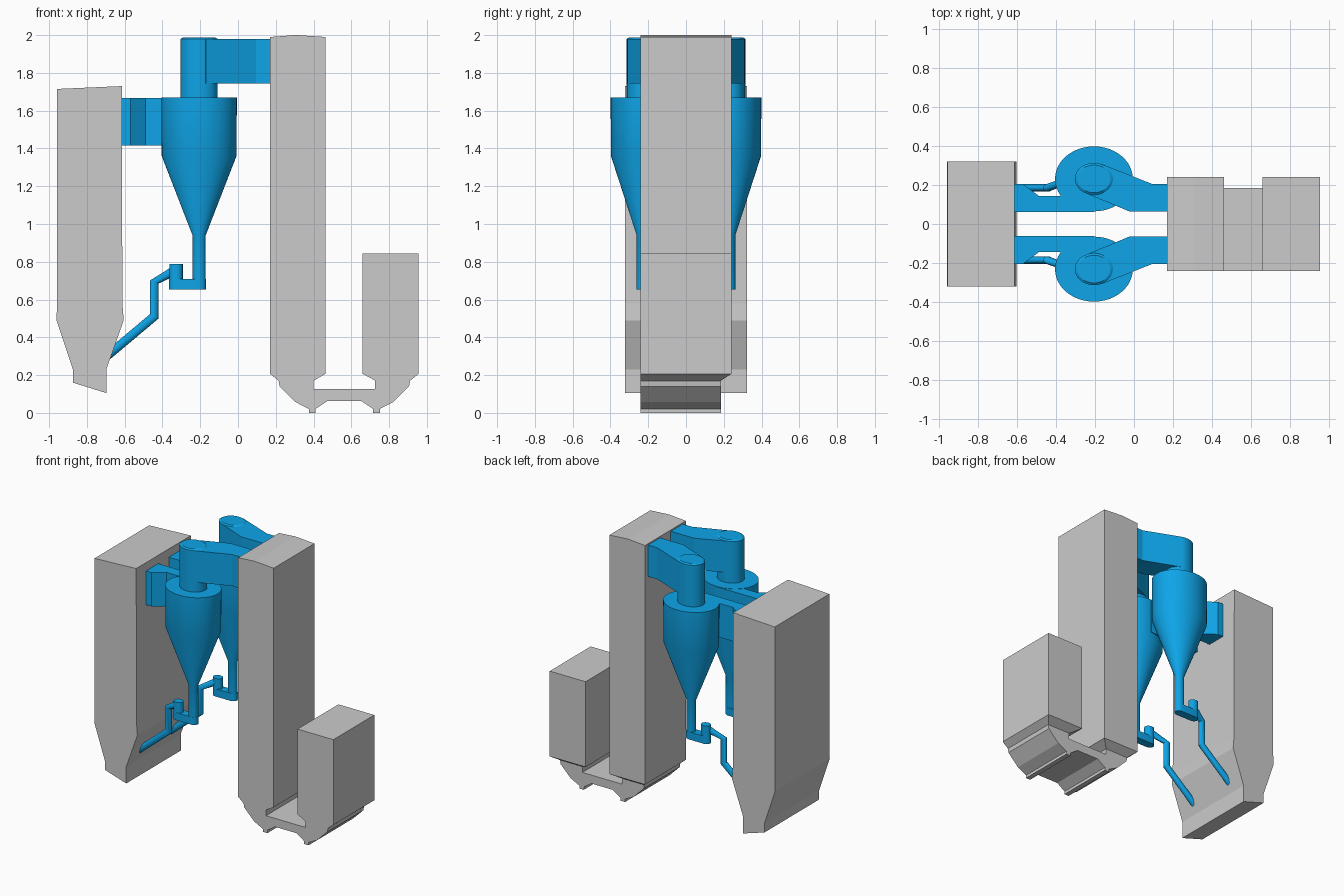
import bpy, bmesh, math

if "Cube" in bpy.data.objects:
    bpy.data.objects.remove(bpy.data.objects["Cube"])

blue = bpy.data.materials.new("blue_paint")
blue.diffuse_color = (0.0044, 0.376, 0.807, 1)
blue.use_nodes = True
blue.node_tree.nodes["Principled BSDF"].inputs["Base Color"].default_value = blue.diffuse_color
CX, CY, SQ = -0.206, 0.232, 0.835   # cyclone axis, squash of round parts in y


def finish(name, bm, mat=None, mirror=False, smooth=False):
    bmesh.ops.recalc_face_normals(bm, faces=bm.faces)
    me = bpy.data.meshes.new(name)
    bm.to_mesh(me)
    bm.free()
    ob = bpy.data.objects.new(name, me)
    bpy.context.collection.objects.link(ob)
    if mat:
        me.materials.append(mat)
    if mirror:
        m = ob.modifiers.new("pair", 'MIRROR')
        m.use_axis = (False, True, False)
    if smooth:
        bpy.ops.object.select_all(action='DESELECT')
        ob.select_set(True)
        bpy.context.view_layer.objects.active = ob
        bpy.ops.object.shade_smooth_by_angle(angle=math.radians(30))
    return ob


def loft(name, rings, **kw):
    """Skin a list of equally long vertex rings and cap both ends."""
    bm = bmesh.new()
    vs = [[bm.verts.new(p) for p in r] for r in rings]
    n = len(rings[0])
    for a, b in zip(vs, vs[1:]):
        for i in range(n):
            j = (i + 1) % n
            bm.faces.new((a[i], a[j], b[j], b[i]))
    bm.faces.new(vs[0])
    bm.faces.new(vs[-1])
    return finish(name, bm, **kw)


def side_extrude(name, pts, y0, y1, **kw):
    return loft(name, [[(x, y, z) for x, z in pts] for y in (y0, y1)], **kw)


def plan_extrude(name, pts, z0, z1, **kw):
    return loft(name, [[(x, y, z) for x, y in pts] for z in (z0, z1)], **kw)


def lathe(name, prof, cx=CX, n=48):
    rings = [[(cx + r * math.cos(2 * math.pi * i / n),
               CY + SQ * r * math.sin(2 * math.pi * i / n), z) for i in range(n)]
             for r, z in prof]
    return loft(name, rings, mat=blue, mirror=True, smooth=True)


def rect(x0, x1, y0, y1, z):
    return [(x0, y0, z), (x1, y0, z), (x1, y1, z), (x0, y1, z)]


# Furnace with hopper bottom
side_extrude("furnace", [(-0.958, 1.715), (-0.615, 1.73), (-0.612, 0.578), (-0.605, 0.49),
                         (-0.697, 0.23), (-0.697, 0.105), (-0.874, 0.16), (-0.874, 0.23),
                         (-0.961, 0.49), (-0.958, 0.578)], -0.322, 0.322)

# Rear tower and side tower, each with a tapered transition
side_extrude("rear_tower", [(0.17, 0.207), (0.17, 1.99), (0.30, 2.0), (0.315, 2.0),
                            (0.463, 1.99), (0.463, 0.207)], -0.241, 0.241)
plan_extrude("side_tower", [(0.66, -0.241), (0.956, -0.241), (0.956, 0.241), (0.66, 0.241)],
             0.207, 0.843)
for name, a, b, c, d in (("rear_tower_taper", 0.17, 0.463, 0.215, 0.40),
                         ("side_tower_taper", 0.66, 0.956, 0.728, 0.911)):
    loft(name, [rect(a, b, -0.241, 0.241, 0.207), rect(c, d, -0.241, 0.184, 0.17)])

# Bottom hoppers joined by a bridge, symmetric about XM
XM = 0.563
half = [(0.40, 0.127), (0.40, 0.17), (0.215, 0.17), (0.22, 0.141), (0.303, 0.058),
        (0.375, 0.021), (0.375, 0), (0.411, 0), (0.411, 0.021), (0.475, 0.064)]
side_extrude("hopper_base", half + [(2 * XM - x, z) for x, z in reversed(half)],
             -0.241, 0.184)

# Cyclones with outlet tube and standpipe
lathe("cyclone", [(0.035, 0.655), (0.035, 0.94), (0.198, 1.36), (0.2, 1.67)])
lathe("outlet_tube", [(0.098, 1.66), (0.098, 1.98), (0.085, 1.988)])

# Outlet ducts to the rear tower
plan_extrude("outlet_duct", [(-0.17, 0.31), (0.095, 0.205), (0.172, 0.205), (0.172, 0.063),
                             (-0.02, 0.063), (-0.24, 0.155)], 1.745, 1.98,
             mat=blue, mirror=True)

# Inlet ducts from the furnace
plan_extrude("inlet_duct", [(-0.62, 0.205), (-0.57, 0.205), (-0.49, 0.145), (-0.206, 0.145),
                            (-0.206, 0.062), (-0.62, 0.062)], 1.415, 1.668,
             mat=blue, mirror=True)

# Loop seal: rounded slab and riser
SX, R = -0.328, 0.036
slab = []
for cx, start in ((CX, -90), (SX, 90)):
    for i in range(13):
        t = math.radians(start + 15 * i)
        slab.append((cx + R * math.cos(t), CY + SQ * R * math.sin(t)))
plan_extrude("loop_seal", slab, 0.653, 0.71, mat=blue, mirror=True, smooth=True)
lathe("loop_seal_riser", [(0.0355, 0.66), (0.0355, 0.787)], cx=SX, n=24)

# Return leg: mitred round pipe given by upper and lower edge points
leg = [((-0.335, 0.783), (-0.335, 0.765 - 0.04), 0.228), ((-0.467, 0.70), (-0.42, 0.685), 0.186),
       ((-0.467, 0.522), (-0.42, 0.50), 0.186), ((-0.70, 0.326), (-0.70, 0.265), 0.186)]
rings = []
for (ux, uz), (lx, lz), y in leg:
    ring = []
    for i in range(16):
        t = 2 * math.pi * i / 16
        k = math.cos(t) / 2
        ring.append(((ux + lx) / 2 + k * (ux - lx), y + 0.02 * math.sin(t),
                     (uz + lz) / 2 + k * (uz - lz)))
    rings.append(ring)
loft("return_leg", rings, mat=blue, mirror=True, smooth=True)
